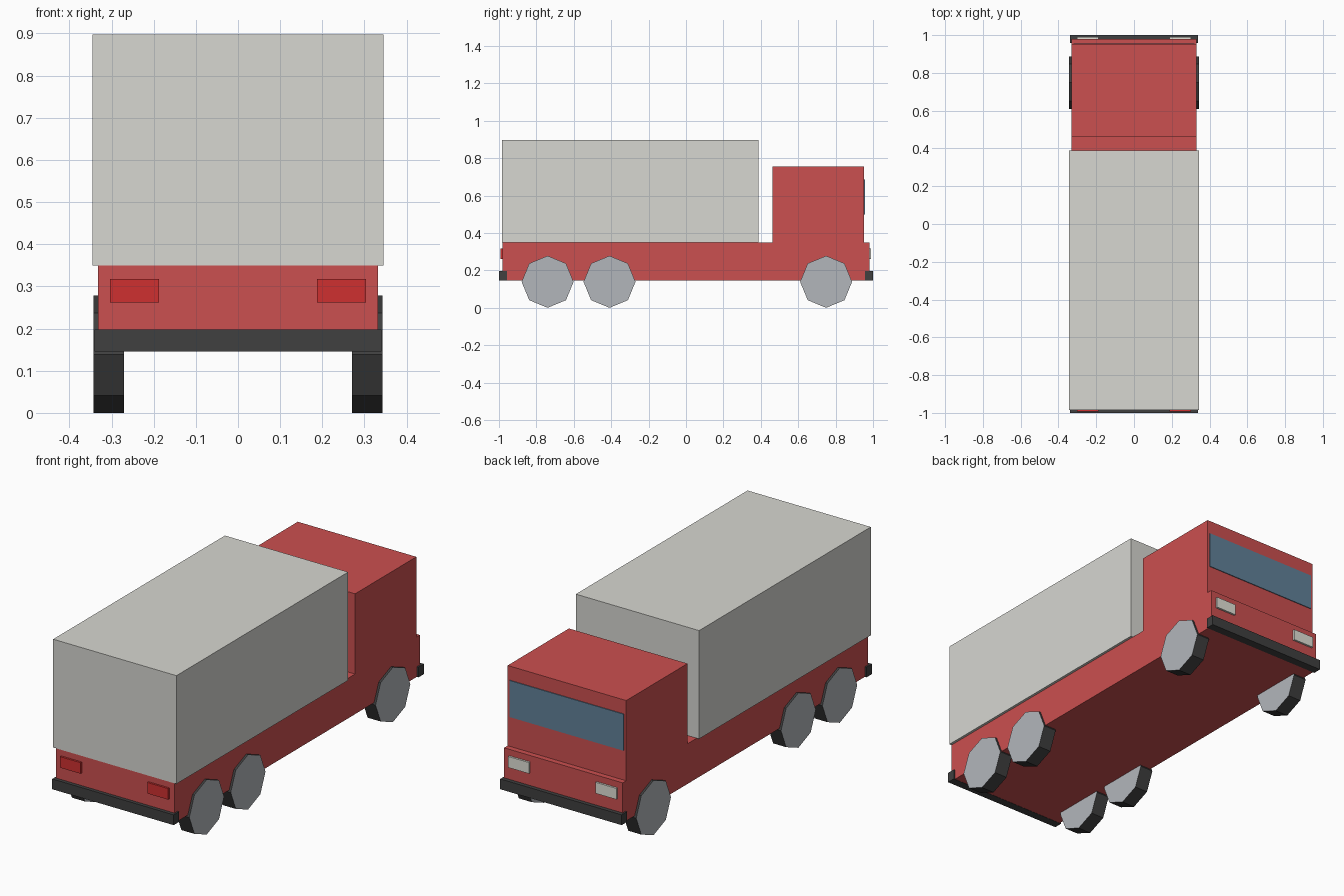
import bpy, bmesh
from mathutils import Matrix
from math import pi

if "Cube" in bpy.data.objects:
    bpy.data.objects.remove(bpy.data.objects["Cube"])


def material(name, rgb):
    m = bpy.data.materials.new(name)
    m.diffuse_color = (*rgb, 1)
    m.use_nodes = True
    m.node_tree.nodes["Principled BSDF"].inputs["Base Color"].default_value = m.diffuse_color
    return m


RED = material("red_paint", (0.60, 0.08, 0.08))
WHITE = material("box_white", (0.68, 0.68, 0.64))
RUBBER = material("rubber", (0.05, 0.05, 0.05))
STEEL = material("steel", (0.45, 0.47, 0.50))
GLASS = material("glass", (0.12, 0.22, 0.32))
LAMP_RED = material("lamp_red", (0.62, 0.03, 0.03))
LAMP_WHITE = material("lamp_white", (0.75, 0.75, 0.68))


def finish(name, bm, mats):
    mesh = bpy.data.meshes.new(name)
    bm.to_mesh(mesh)
    bm.free()
    for m in mats:
        mesh.materials.append(m)
    ob = bpy.data.objects.new(name, mesh)
    bpy.context.collection.objects.link(ob)
    return ob


def box(name, x, y, z, mat):
    """Box from (min, max) ranges."""
    bm = bmesh.new()
    size = [r[1] - r[0] for r in (x, y, z)]
    mid = [(r[0] + r[1]) / 2 for r in (x, y, z)]
    bmesh.ops.create_cube(bm, size=1)
    bmesh.ops.scale(bm, vec=size, verts=bm.verts)
    bmesh.ops.translate(bm, vec=mid, verts=bm.verts)
    return finish(name, bm, [mat])


def wheel(name, x, y, r=0.139, width=0.073):
    bm = bmesh.new()
    bmesh.ops.create_cone(bm, cap_ends=True, segments=8, radius1=r, radius2=r, depth=width,
                          matrix=Matrix.Translation((x, y, r)) @ Matrix.Rotation(pi / 2, 4, 'Y'))
    for f in bm.faces:  # steel discs, rubber tread
        f.material_index = 1 if len(f.verts) == 8 else 0
    return finish(name, bm, [RUBBER, STEEL])


# Body
box("chassis", (-0.332, 0.332), (-0.982, 0.98), (0.147, 0.35), RED)
box("cab", (-0.332, 0.332), (0.462, 0.952), (0.35, 0.756), RED)
box("cargo_box", (-0.345, 0.345), (-0.985, 0.388), (0.35, 0.898), WHITE)
box("windscreen", (-0.32, 0.32), (0.94, 0.956), (0.5, 0.685), GLASS)

# Bumpers
box("rear_bumper", (-0.34, 0.34), (-1.0, -0.957), (0.146, 0.198), RUBBER)
box("front_bumper", (-0.34, 0.34), (0.957, 1.0), (0.146, 0.198), RUBBER)

# Lamps and wheels on both sides
for side, s in (("left", -1), ("right", 1)):
    x = sorted((s * 0.187, s * 0.303))
    box(f"tail_lamp_{side}", x, (-0.992, -0.97), (0.262, 0.318), LAMP_RED)
    box(f"head_lamp_{side}", x, (0.97, 0.99), (0.262, 0.318), LAMP_WHITE)
    for axle, y in (("rear", -0.74), ("middle", -0.409), ("front", 0.749)):
        wheel(f"{axle}_wheel_{side}", s * 0.3065, y)
